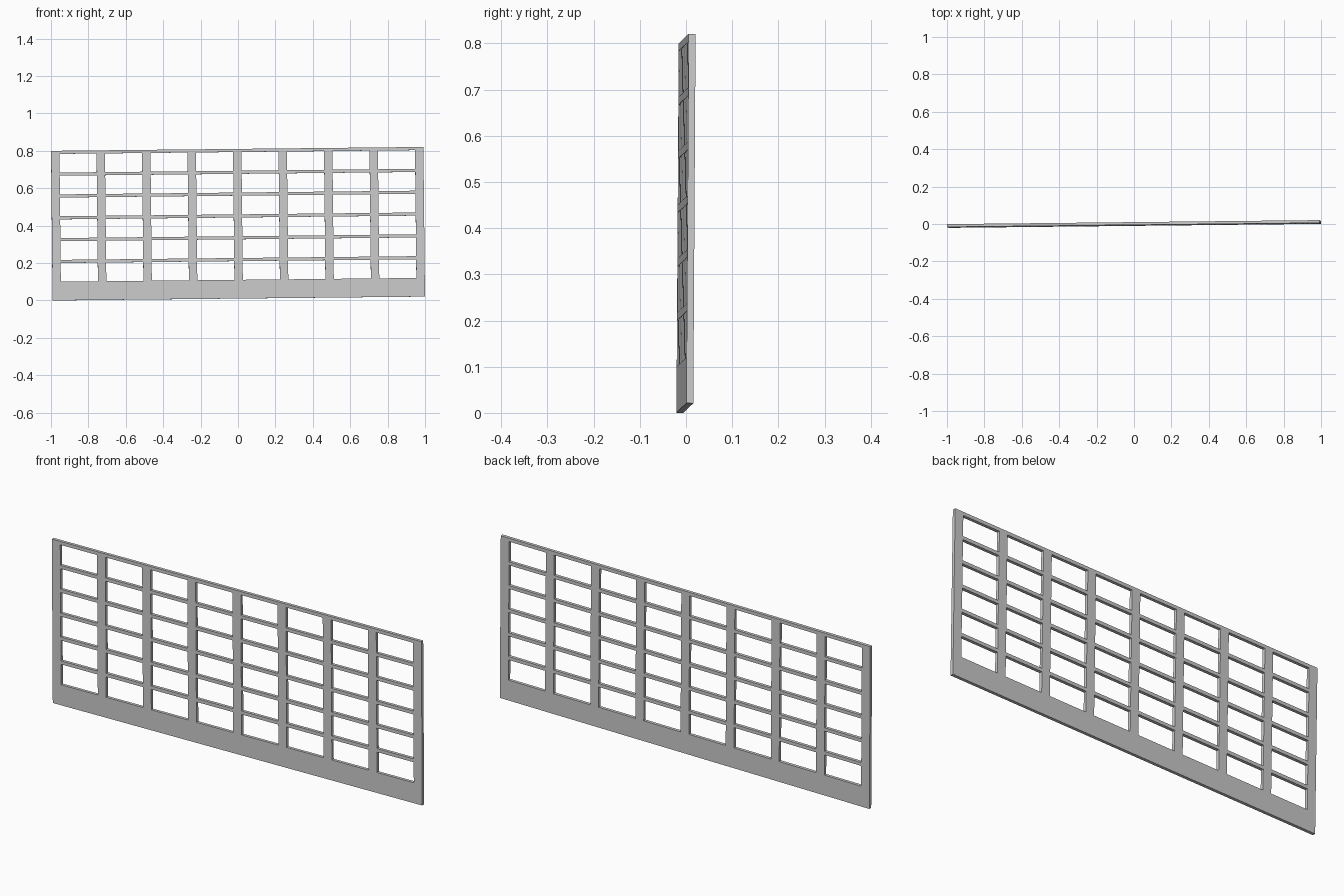
import bpy, bmesh
from math import radians
from mathutils import Euler, Vector

if "Cube" in bpy.data.objects:
    bpy.data.objects.remove(bpy.data.objects["Cube"])

COLS, ROWS = 8, 6
WIDTH, HEIGHT, DEPTH = 1.991, 0.80, 0.015
POST, RAIL, KICK = 0.045, 0.0167, 0.10

# grid lines: alternating solid strip / opening
open_w = (WIDTH - POST * (COLS + 1)) / COLS
open_h = (HEIGHT - KICK - RAIL * ROWS) / ROWS
xs = [-WIDTH / 2]
for i in range(2 * COLS + 1):
    xs.append(xs[-1] + (open_w if i % 2 else POST))
zs = [0.0, KICK]
for i in range(ROWS):
    zs += [zs[-1] + open_h, zs[-1] + open_h + RAIL]

# lattice front face, skipping the openings
bm = bmesh.new()
grid = [[bm.verts.new((x, -DEPTH / 2, z)) for z in zs] for x in xs]
for i in range(len(xs) - 1):
    for j in range(len(zs) - 1):
        if not (i % 2 and j % 2):
            bm.faces.new((grid[i][j], grid[i + 1][j], grid[i + 1][j + 1], grid[i][j + 1]))

# give the lattice its thickness
ext = bmesh.ops.extrude_face_region(bm, geom=bm.faces[:], use_keep_orig=True)
bmesh.ops.translate(bm, verts=[g for g in ext["geom"] if isinstance(g, bmesh.types.BMVert)],
                    vec=(0, DEPTH, 0))
bmesh.ops.recalc_face_normals(bm, faces=bm.faces[:])

# slight lean of the whole panel, then centre it and stand it on the ground
lean = Euler((radians(-0.36), radians(-0.6), radians(0.62))).to_matrix()
bmesh.ops.transform(bm, matrix=lean.to_4x4(), verts=bm.verts[:])
lo = Vector([min(v.co[k] for v in bm.verts) for k in range(3)])
hi = Vector([max(v.co[k] for v in bm.verts) for k in range(3)])
mid = (lo + hi) / 2
bmesh.ops.translate(bm, verts=bm.verts[:], vec=(-mid.x, -mid.y, -lo.z))

mesh = bpy.data.meshes.new("lattice_panel")
bm.to_mesh(mesh)
bm.free()
panel = bpy.data.objects.new("lattice_panel", mesh)
bpy.context.collection.objects.link(panel)
